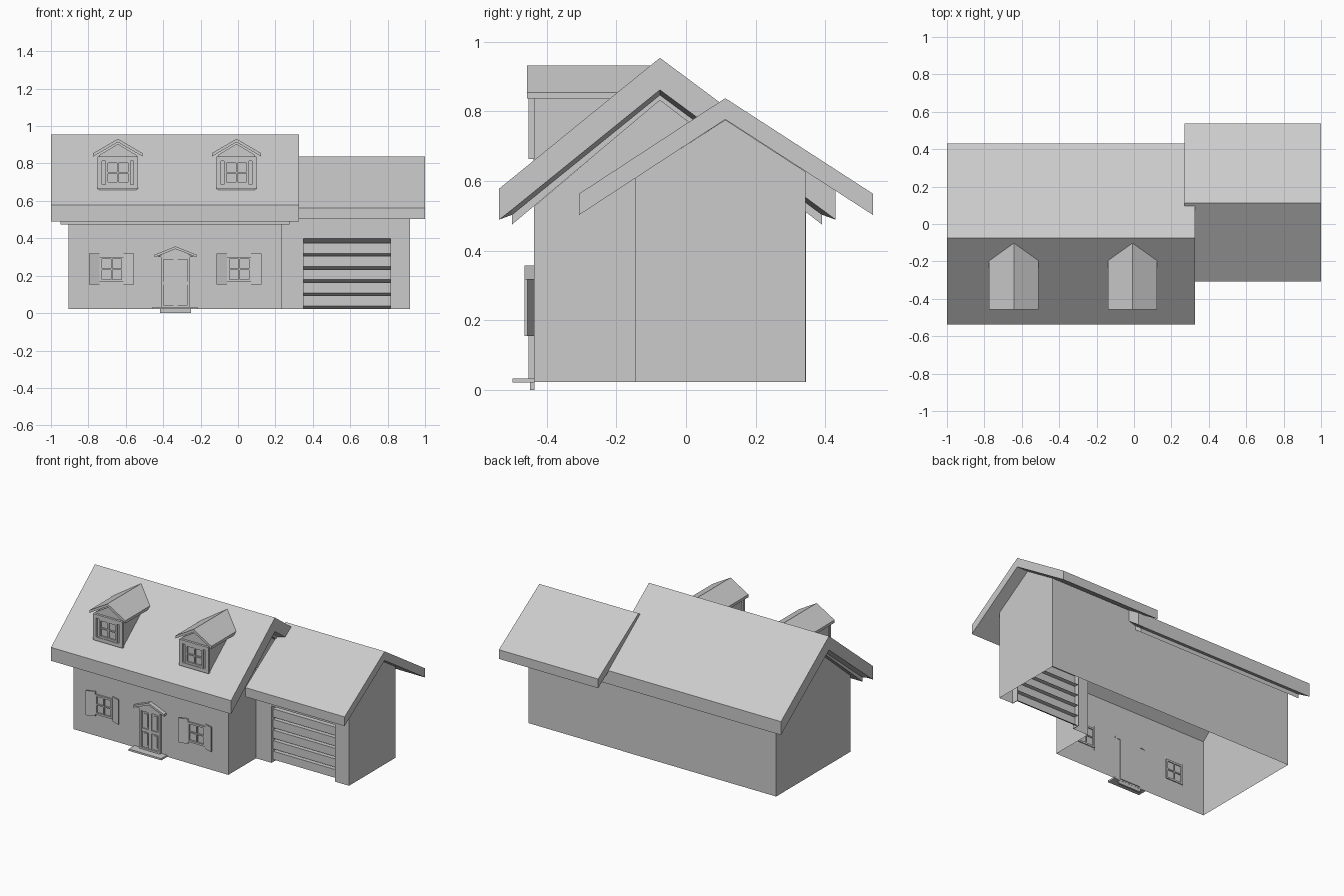
import bpy
import bmesh

cube = bpy.data.objects.get("Cube")
if cube:
    bpy.data.objects.remove(cube, do_unlink=True)

grey = bpy.data.materials.new("plain_grey")
grey.use_nodes = True
grey.diffuse_color = (0.6, 0.6, 0.6, 1)
grey.node_tree.nodes["Principled BSDF"].inputs["Base Color"].default_value = (0.6, 0.6, 0.6, 1)


def make(name, verts, faces):
    mesh = bpy.data.meshes.new(name)
    mesh.from_pydata(verts, [], faces)
    bm = bmesh.new()
    bm.from_mesh(mesh)
    bmesh.ops.remove_doubles(bm, verts=bm.verts, dist=0.0001)
    bmesh.ops.recalc_face_normals(bm, faces=bm.faces)
    bm.to_mesh(mesh)
    bm.free()
    mesh.materials.append(grey)
    obj = bpy.data.objects.new(name, mesh)
    bpy.context.collection.objects.link(obj)
    return obj


def loft(name, rings, axis="x", skip=(), caps=(True, True)):
    """Join profiles placed along x or y; skip leaves profile edges open."""
    n = len(rings[0][1])
    verts = [(t, a, b) if axis == "x" else (a, t, b) for t, prof in rings for a, b in prof]
    faces = [(r * n + i, r * n + (i + 1) % n, (r + 1) * n + (i + 1) % n, (r + 1) * n + i)
             for r in range(len(rings) - 1) for i in range(n) if i not in skip]
    if caps[0]:
        faces.append(tuple(range(n)))
    if caps[1]:
        faces.append(tuple(range(len(verts) - n, len(verts))))
    return make(name, verts, faces)


def prism(name, prof, t0, t1, axis="x", **kw):
    return loft(name, [(t0, prof), (t1, prof)], axis, **kw)


def box(name, x0, x1, y0, y1, z0, z1):
    return prism(name, [(y0, z0), (y1, z0), (y1, z1), (y0, z1)], x0, x1)


def chevron(left, apex, right, drop):
    """Bent roof section with the given vertical thickness."""
    top = [left, apex, right]
    return top + [(a, z - drop) for a, z in reversed(top)]


def frame(name, cx, cz, hw, hh, bar, y0, y1):
    for s in (-1, 1):
        side = cx + s * (hw - bar / 2)
        box(name + "_side", side - bar / 2, side + bar / 2, y0, y1, cz - hh, cz + hh)
        rail = cz + s * (hh - bar / 2)
        box(name + "_rail", cx - hw + bar, cx + hw - bar, y0, y1, rail - bar / 2, rail + bar / 2)


def window(name, cx, cz, hw, hh, wall):
    frame(name + "_sash", cx, cz, hw, hh, 0.012, wall - 0.011, wall + 0.006)
    box(name + "_mullion", cx - 0.004, cx + 0.004, wall - 0.009, wall + 0.006, cz - hh, cz + hh)
    box(name + "_muntin", cx - hw, cx + hw, wall - 0.009, wall + 0.006, cz - 0.004, cz + 0.004)


BASE = 0.022
FRONT, BACK, RIDGE = -0.437, 0.345, -0.075
GFRONT, GBACK, GRIDGE = -0.147, 0.343, 0.113
SPLIT, GEND = 0.235, 0.92

# Main house walls, open below and open toward the garage
walls = [(FRONT, BASE), (FRONT, 0.527), (RIDGE, 0.833), (BACK, 0.51), (BACK, BASE)]
prism("house_walls", walls, -0.905, SPLIT, skip=(4,), caps=(True, False))
end = walls[:3] + [(0.2, 0.62), (GFRONT, 0.62), (GFRONT, BASE)]
make("house_right_wall", [(SPLIT, y, z) for y, z in end], [tuple(range(len(end)))])

# Main roof with soffit sloping down toward the trim
outer = [(-0.537, 0.489), (-0.537, 0.578), (RIDGE, 0.954), (0.43, 0.578), (0.43, 0.489)]
soffit = [(0.391, 0.518), (RIDGE, 0.862), (-0.5, 0.518)]
low = [(y, z - 0.015) for y, z in soffit]
loft("main_roof", [(-1, outer + soffit), (-0.95, outer + low),
                   (0.275, outer + low), (0.325, outer + soffit)])
prism("roof_trim", chevron((-0.5, 0.503), (RIDGE, 0.86), (0.391, 0.503), 0.028), -0.95, 0.275)

# Garage walls with a door opening in the front
gw = [(GFRONT, BASE), (GFRONT, 0.608), (GRIDGE, 0.776), (GBACK, 0.627), (GBACK, BASE)]
prism("garage_walls", gw, SPLIT, GEND, skip=(0, 4), caps=(False, True))
DL, DR, DTOP = 0.348, 0.818, 0.40
for x0, x1, z0, z1 in ((SPLIT, DL, BASE, 0.608), (DR, GEND, BASE, 0.608), (DL, DR, DTOP, 0.608)):
    make("garage_front_wall", [(x0, GFRONT, z0), (x1, GFRONT, z0), (x1, GFRONT, z1),
                               (x0, GFRONT, z1)], [(0, 1, 2, 3)])
prism("garage_roof", chevron((-0.308, 0.563), (GRIDGE, 0.838), (0.538, 0.563), 0.061), 0.27, 1)

# Sectional garage door: overlapping panels with grooves between them
pitch = 0.0705
door = [(GFRONT, DTOP), (-0.1, 0.375)]
for i in range(5):
    top = 0.375 - pitch * i
    door += [(-0.13, top), (-0.13, top - 0.055), (-0.1, top - pitch)]
prism("garage_door", door, DL, DR, skip=(len(door) - 1,), caps=(False, False))
for x in (DL, DR):
    box("garage_jamb", x - 0.002, x + 0.002, GFRONT + 0.001, -0.098, BASE, DTOP)

# Front windows with shutters swung slightly forward
for cx in (-0.676, 0.006):
    window("front_window", cx, 0.235, 0.064, 0.066, FRONT)
    for s in (-1, 1):
        hinge, tip = cx + s * 0.064, cx + s * 0.12
        plan = [(hinge, -0.445), (tip, -0.464), (tip, -0.455), (hinge, -0.436)]
        make("shutter", [(x, y, z) for z in (0.154, 0.318) for x, y in plan],
             [(0, 1, 2, 3), (4, 5, 6, 7)] + [(i, (i + 1) % 4, (i + 1) % 4 + 4, i + 4) for i in range(4)])

# Front door with four raised panels set in a frame
DX = -0.334
box("door_leaf", DX - 0.07, DX + 0.07, -0.439, -0.43, 0.03, 0.3)
frame("door_frame", DX, 0.165, 0.077, 0.135, 0.014, -0.452, -0.432)
box("door_stile", DX - 0.01, DX + 0.01, -0.447, -0.432, 0.04, 0.29)
box("door_lock_rail", DX - 0.065, DX + 0.065, -0.447, -0.432, 0.15, 0.17)
for s in (-1, 1):
    for z0, z1 in ((0.06, 0.14), (0.18, 0.27)):
        px = DX + s * 0.036
        box("door_panel", px - 0.014, px + 0.014, -0.444, -0.436, z0, z1)
prism("door_pediment", [(DX - 0.1, 0.3), (DX + 0.1, 0.3), (DX, 0.35)], -0.452, -0.432, "y")
prism("door_hood", chevron((DX - 0.113, 0.312), (DX, 0.357), (DX + 0.113, 0.312), 0.014),
      -0.464, -0.434, "y")
box("door_step", DX - 0.122, DX + 0.118, -0.498, -0.435, 0.021, 0.033)
box("door_sill", DX - 0.083, DX + 0.083, -0.449, -0.436, 0, 0.021)

# Dormers
for cx in (-0.642, -0.008):
    rings = [(y, [(cx - 0.1, z), (cx + 0.1, z), (cx + 0.1, 0.845), (cx, 0.905), (cx - 0.1, 0.845)])
             for y, z in ((-0.438, 0.64), (-0.2, 0.82))]
    loft("dormer_walls", rings, "y")
    prism("dormer_roof", chevron((cx - 0.132, 0.855), (cx, 0.932), (cx + 0.132, 0.855), 0.018),
          -0.457, -0.085, "y")
    frame("dormer_casing", cx, 0.751, 0.108, 0.087, 0.024, -0.453, -0.436)
    window("dormer_window", cx, 0.751, 0.066, 0.063, -0.438)
